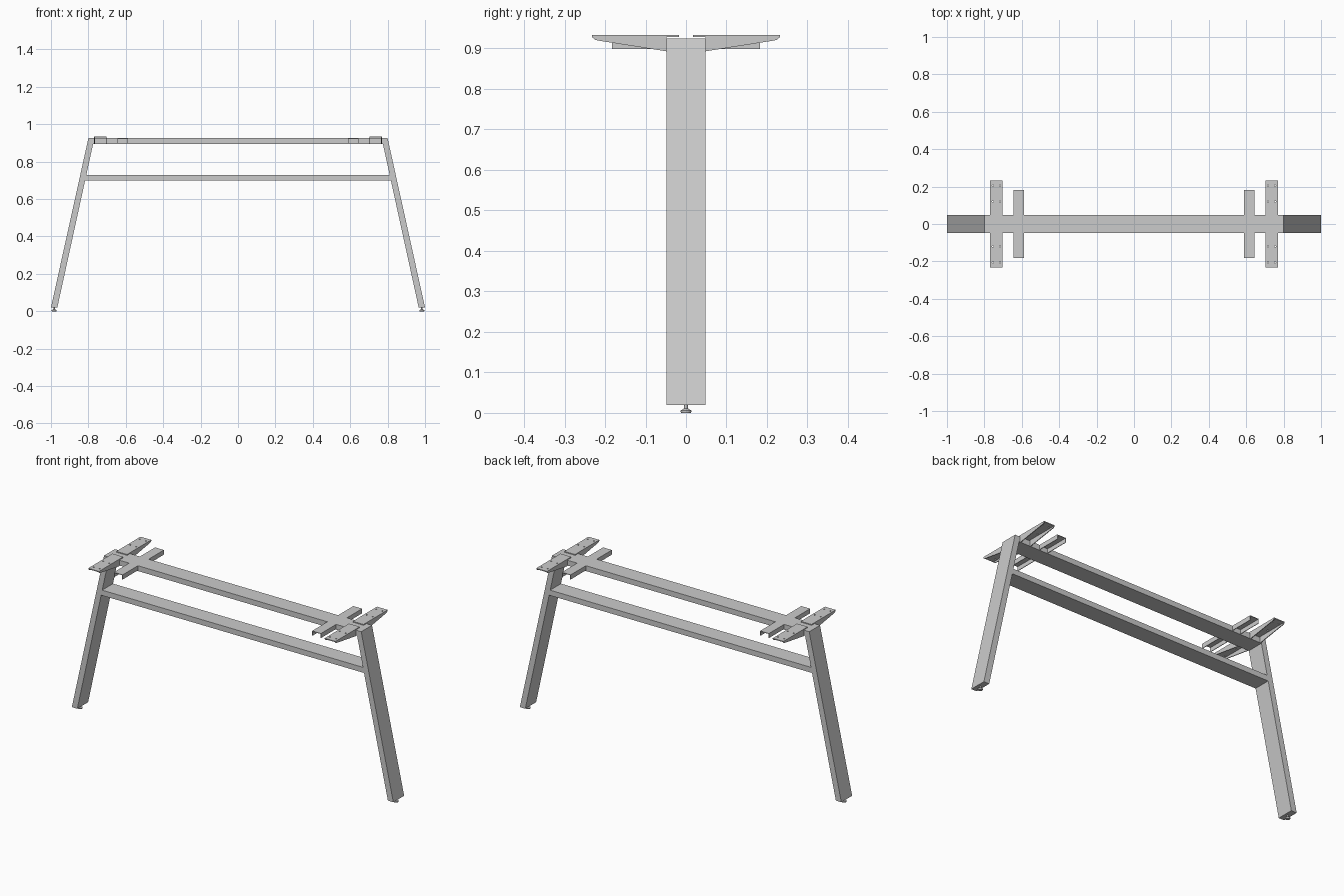
import bpy, bmesh, math
from mathutils import Vector

if "Cube" in bpy.data.objects:
    bpy.data.objects.remove(bpy.data.objects["Cube"])

AX = {'x': 0, 'y': 1}


def prism(name, profile, axis, lo, hi, mirror=()):
    """Extrude a 2D profile (other axis, z) along an axis, then mirror about the origin."""
    def pt(p, d):
        return Vector((d, p[0], p[1])) if axis == 'x' else Vector((p[0], d, p[1]))
    bm = bmesh.new()
    face = bm.faces.new([bm.verts.new(pt(p, lo)) for p in profile])
    res = bmesh.ops.extrude_face_region(bm, geom=[face])
    verts = [g for g in res['geom'] if isinstance(g, bmesh.types.BMVert)]
    bmesh.ops.translate(bm, verts=verts, vec=pt((0, 0), hi - lo))
    bmesh.ops.recalc_face_normals(bm, faces=bm.faces)
    return finish(name, bm, mirror)


def finish(name, bm, mirror=()):
    me = bpy.data.meshes.new(name)
    bm.to_mesh(me)
    bm.free()
    ob = bpy.data.objects.new(name, me)
    bpy.context.collection.objects.link(ob)
    add_mirror(ob, mirror)
    return ob


def add_mirror(ob, mirror):
    if mirror:
        m = ob.modifiers.new("Mirror", 'MIRROR')
        m.use_axis = ('x' in mirror, 'y' in mirror, False)
        m.use_mirror_merge = False


def rect(a0, a1, z0, z1):
    return [(a0, z0), (a1, z0), (a1, z1), (a0, z1)]


def inner_x(z):
    """Inner face of the splayed leg at height z."""
    return 0.966 - 0.198 * (z - 0.02) / 0.905


W = 0.048                      # half depth of the frame
TOP = 0.925

# splayed legs
prism("leg", [(1.0, 0.02), (0.80, TOP), (inner_x(TOP), TOP), (inner_x(0.02), 0.02)],
      'y', -W, W, 'x')

# horizontal beams with ends cut to the leg angle
for name, z0, z1 in (("top_beam", 0.895, TOP), ("lower_beam", 0.698, 0.728)):
    prism(name, [(-inner_x(z0), z0), (inner_x(z0), z0), (inner_x(z1), z1), (-inner_x(z1), z1)],
          'y', -W, W)

# inner support arms: channels open below
a, b, t = 0.589, 0.644, 0.003
prism("support_channel",
      [(a, 0.899), (a + t, 0.899), (a + t, TOP - t), (b - t, TOP - t),
       (b - t, 0.899), (b, 0.899), (b, TOP), (a, TOP)], 'y', W, 0.183, 'xy')

# tapered tabletop brackets: drilled top plate plus side flanges
x0, x1, zt = 0.702, 0.769, 0.933
plate = prism("bracket_plate", rect(0.017, 0.232, zt - 0.005, zt), 'x', x0, x1)
bm = bmesh.new()
for hx in (-0.019, 0.019):
    for hy in (0.12, 0.205):
        res = bmesh.ops.create_cone(bm, cap_ends=True, segments=16, radius1=0.004,
                                    radius2=0.004, depth=0.04)
        bmesh.ops.translate(bm, verts=res['verts'], vec=((x0 + x1) / 2 + hx, hy, zt))
cutter = finish("hole_cutter", bm)
cutter.hide_render = True
cut = plate.modifiers.new("Holes", 'BOOLEAN')
cut.object = cutter
cut.operation = 'DIFFERENCE'
cut.solver = 'EXACT'
bpy.context.view_layer.objects.active = plate
bpy.ops.object.modifier_apply(modifier="Holes")
bpy.data.objects.remove(cutter)
add_mirror(plate, 'xy')

flange = [(W, 0.893), (0.21, 0.9185), (0.224, 0.921), (0.232, zt - 0.005), (W, zt - 0.005)]
for name, lo in (("bracket_flange_inner", x0), ("bracket_flange_outer", x1 - 0.004)):
    prism(name, flange, 'x', lo, lo + 0.004, 'xy')

# levelling feet: lathed disc, cone and stem
bm = bmesh.new()
outline = [(0, 0), (0.012, 0), (0.013, 0.002), (0.013, 0.006), (0.006, 0.010),
           (0.0045, 0.011), (0.0045, 0.022), (0, 0.022)]
vs = [bm.verts.new((0.983 + r, 0, z)) for r, z in outline]
edges = [bm.edges.new(p) for p in zip(vs, vs[1:])]
bmesh.ops.spin(bm, geom=vs + edges, cent=(0.983, 0, 0), axis=(0, 0, 1),
               angle=math.tau, steps=24)
bmesh.ops.remove_doubles(bm, verts=bm.verts, dist=1e-5)
bmesh.ops.recalc_face_normals(bm, faces=bm.faces)
foot = finish("levelling_foot", bm, 'x')
bpy.ops.object.select_all(action='DESELECT')
foot.select_set(True)
bpy.context.view_layer.objects.active = foot
bpy.ops.object.shade_smooth_by_angle()
